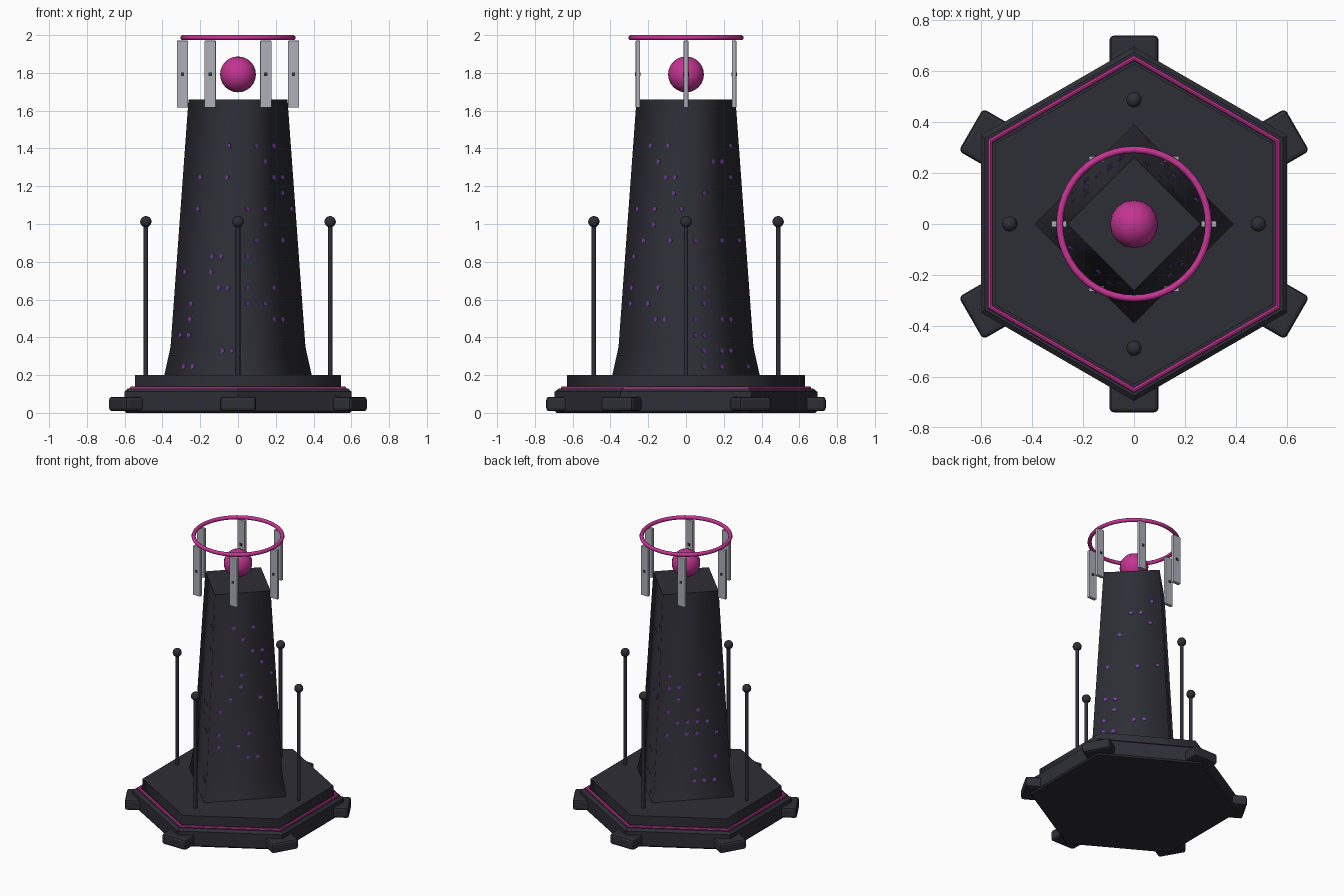
import bpy, bmesh, math, random
from mathutils import Matrix, Vector

if "Cube" in bpy.data.objects:
    bpy.data.objects.remove(bpy.data.objects["Cube"])

random.seed(7)
ROOT3 = math.sqrt(3)


def material(name, r, g, b):
    m = bpy.data.materials.new(name)
    m.diffuse_color = (r, g, b, 1)
    m.use_nodes = True
    m.node_tree.nodes["Principled BSDF"].inputs["Base Color"].default_value = m.diffuse_color
    return m


DARK = material("charcoal", 0.027, 0.027, 0.037)
PINK = material("magenta", 0.55, 0.035, 0.29)
GREY = material("pale grey", 0.42, 0.43, 0.48)
PURPLE = material("violet", 0.17, 0.05, 0.36)


def make(name, bm, mat):
    mesh = bpy.data.meshes.new(name)
    bm.normal_update()
    bm.to_mesh(mesh)
    bm.free()
    ob = bpy.data.objects.new(name, mesh)
    mesh.materials.append(mat)
    bpy.context.collection.objects.link(ob)
    return ob


def prism(name, sides, profile, turn, mat, smooth=False):
    """Stack of regular polygons; profile lists (corner radius, z)."""
    bm = bmesh.new()
    rings = []
    for r, z in profile:
        angles = [turn + math.tau * i / sides for i in range(sides)]
        rings.append([bm.verts.new((r * math.cos(a), r * math.sin(a), z)) for a in angles])
    for low, high in zip(rings, rings[1:]):
        for i in range(sides):
            j = (i + 1) % sides
            bm.faces.new((low[i], low[j], high[j], high[i])).smooth = smooth
    caps = [bm.faces.new(rings[0][::-1]), bm.faces.new(rings[-1])]
    for cap in caps:
        for e in cap.edges:
            e.smooth = False
    return make(name, bm, mat)


def box(name, size, matrix, mat, bevel=0):
    bm = bmesh.new()
    bmesh.ops.create_cube(bm, size=1, matrix=Matrix.Diagonal((*size, 1)))
    ob = make(name, bm, mat)
    ob.matrix_world = matrix
    if bevel:
        mod = ob.modifiers.new("bevel", 'BEVEL')
        mod.width, mod.segments = bevel, 2
    return ob


def ball(name, radius, loc, mat, u=16, v=10):
    bm = bmesh.new()
    bmesh.ops.create_uvsphere(bm, u_segments=u, v_segments=v, radius=radius)
    for f in bm.faces:
        f.smooth = True
    make(name, bm, mat).location = loc


def ring(name, major, minor, z, seg, tube, turn, mat, smooth):
    bpy.ops.mesh.primitive_torus_add(major_radius=major, minor_radius=minor, major_segments=seg,
                                     minor_segments=tube, location=(0, 0, z), rotation=(0, 0, turn))
    ob = bpy.context.object
    ob.name = name
    ob.data.materials.append(mat)
    if smooth:
        bpy.ops.object.shade_smooth()


# Hexagonal base, upper deck and glowing trim
HEX = math.radians(30)
prism("base", 6, [(0.685, 0), (0.695, 0.01), (0.695, 0.112), (0.675, 0.128)], HEX, DARK)
prism("deck", 6, [(0.63, 0.12), (0.63, 0.2)], HEX, DARK, True)
ring("base_trim", 0.652, 0.011, 0.13, 6, 8, HEX, PINK, False)

# Feet at the six corners
for k in range(6):
    a = HEX + k * math.radians(60)
    mat = Matrix.Rotation(a, 4, 'Z') @ Matrix.Translation((0.64, 0, 0.047))
    box(f"foot_{k + 1}", (0.2, 0.192, 0.076), mat, DARK, 0.016)

# Square tapering tower, corners on the axes
TOWER = [(0.39, 0.2), (0.357, 0.35), (0.262, 1.66)]
prism("tower", 4, TOWER, 0, DARK, True)


def tower_radius(z):
    (r0, z0), (r1, z1) = TOWER[:2] if z < 0.35 else TOWER[1:]
    return r0 + (r1 - r0) * (z - z0) / (z1 - z0), (r0 - r1) / (z1 - z0)


# Scattered lit windows on a grid over the four tower faces
bm = bmesh.new()
for k in range(4):
    a, b = k * math.pi / 2, (k + 1) * math.pi / 2
    ca = Vector((math.cos(a), math.sin(a), 0))
    cb = Vector((math.cos(b), math.sin(b), 0))
    for row in range(15):
        z = 0.245 + 0.0835 * row
        r, slope = tower_radius(z)
        for col in range(1, int((r - 0.02) / 0.047) + 1):
            if random.random() > 0.24 - 0.008 * row:
                continue
            t = col * 0.047 / r
            p = (ca * (1 - t) + cb * t) * r
            p.z = z
            n = (ca + cb).normalized() + Vector((0, 0, slope * math.sqrt(0.5)))
            rot = n.to_track_quat('Z', 'Y').to_matrix().to_4x4()
            bmesh.ops.create_cone(bm, cap_ends=True, segments=8, radius1=0.013, radius2=0.013,
                                  depth=0.006, matrix=Matrix.Translation(p) @ rot)
make("tower_windows", bm, PURPLE)

# Four slim posts with ball tips
for k in range(4):
    a = k * math.pi / 2
    x, y = 0.488 * math.cos(a), 0.488 * math.sin(a)
    post = prism(f"post_{k + 1}", 10, [(0.012, 0.19), (0.012, 1.01)], 0, DARK, True)
    post.location = (x, y, 0)
    ball(f"post_tip_{k + 1}", 0.03, (x, y, 1.012), DARK)

# Floating orb, upright fins with small studs, and the crowning ring
ball("orb", 0.095, (0, 0, 1.792), PINK, 16, 12)
for k in range(6):
    a = k * math.pi / 3
    x, y = 0.294 * math.cos(a), 0.294 * math.sin(a)
    box(f"fin_{k + 1}", (0.06, 0.024, 0.355), Matrix.Translation((x, y, 1.793)), GREY, 0.003)
    box(f"fin_stud_{k + 1}", (0.018, 0.03, 0.018), Matrix.Translation((x, y, 1.792)), DARK)
ring("crown_ring", 0.292, 0.0135, 1.9865, 48, 10, 0, PINK, True)
